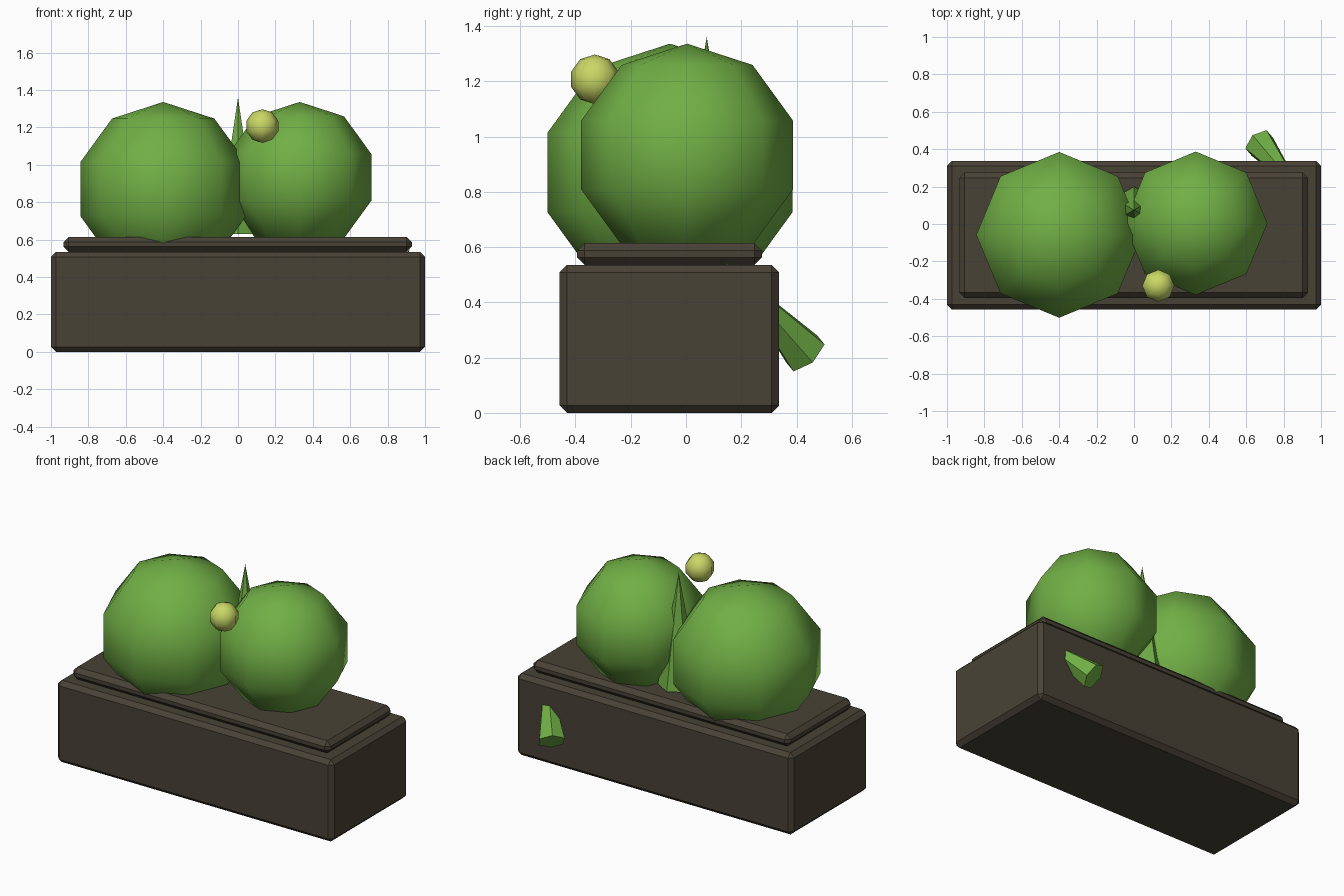
import bpy
import math
from mathutils import Vector

if "Cube" in bpy.data.objects:
    bpy.data.objects.remove(bpy.data.objects["Cube"])


def material(name, rgb):
    m = bpy.data.materials.new(name)
    m.diffuse_color = (*rgb, 1)
    m.use_nodes = True
    m.node_tree.nodes["Principled BSDF"].inputs["Base Color"].default_value = m.diffuse_color
    return m


BROWN = material("dark_brown", (0.066, 0.055, 0.037))
GREEN = material("leaf_green", (0.165, 0.43, 0.06))
YELLOW = material("pale_yellow_green", (0.58, 0.68, 0.13))


def finish(name, mat):
    ob = bpy.context.object
    ob.name = name
    ob.data.materials.append(mat)
    return ob


def bevelled_box(name, lo, hi, bevel):
    lo, hi = Vector(lo), Vector(hi)
    bpy.ops.mesh.primitive_cube_add(size=1, location=(lo + hi) / 2)
    ob = finish(name, BROWN)
    ob.scale = hi - lo
    bpy.ops.object.transform_apply(location=False, rotation=False, scale=True)
    mod = ob.modifiers.new("bevel", 'BEVEL')
    mod.width = bevel
    mod.segments = 1


def ball(name, centre, radius, mat):
    bpy.ops.mesh.primitive_uv_sphere_add(segments=8, ring_count=5, radius=radius, location=centre)
    finish(name, mat)
    bpy.ops.object.shade_smooth()


def spike(name, base, tip, radius):
    base, tip = Vector(base), Vector(tip)
    axis = tip - base
    bpy.ops.mesh.primitive_cone_add(vertices=6, radius1=radius, radius2=0,
                                    depth=axis.length, location=(base + tip) / 2)
    finish(name, GREEN).rotation_euler = axis.to_track_quat('Z', 'Y').to_euler()


# Planter trough with the raised soil slab on top
bevelled_box("planter_box", (-1, -0.458, 0), (1, 0.337, 0.535), 0.027)
bevelled_box("soil_slab", (-0.933, -0.395, 0.535), (0.93, 0.275, 0.615), 0.028)

# Two round bushes and a small bud
ball("left_bush", (-0.40, -0.058, 0.87), 0.466, GREEN)
ball("right_bush", (0.33, 0.004, 0.933), 0.403, GREEN)
ball("bud", (0.13, -0.33, 1.207), 0.09, YELLOW)

# Upright leaf between the bushes, and one poking through the back wall
spike("upright_leaf", (0, 0.075, 0.63), (0, 0.075, 1.36), 0.125)
spike("back_leaf", (0.67, 0.432, 0.215), (0.92, 0.135, 0.55), 0.086)
